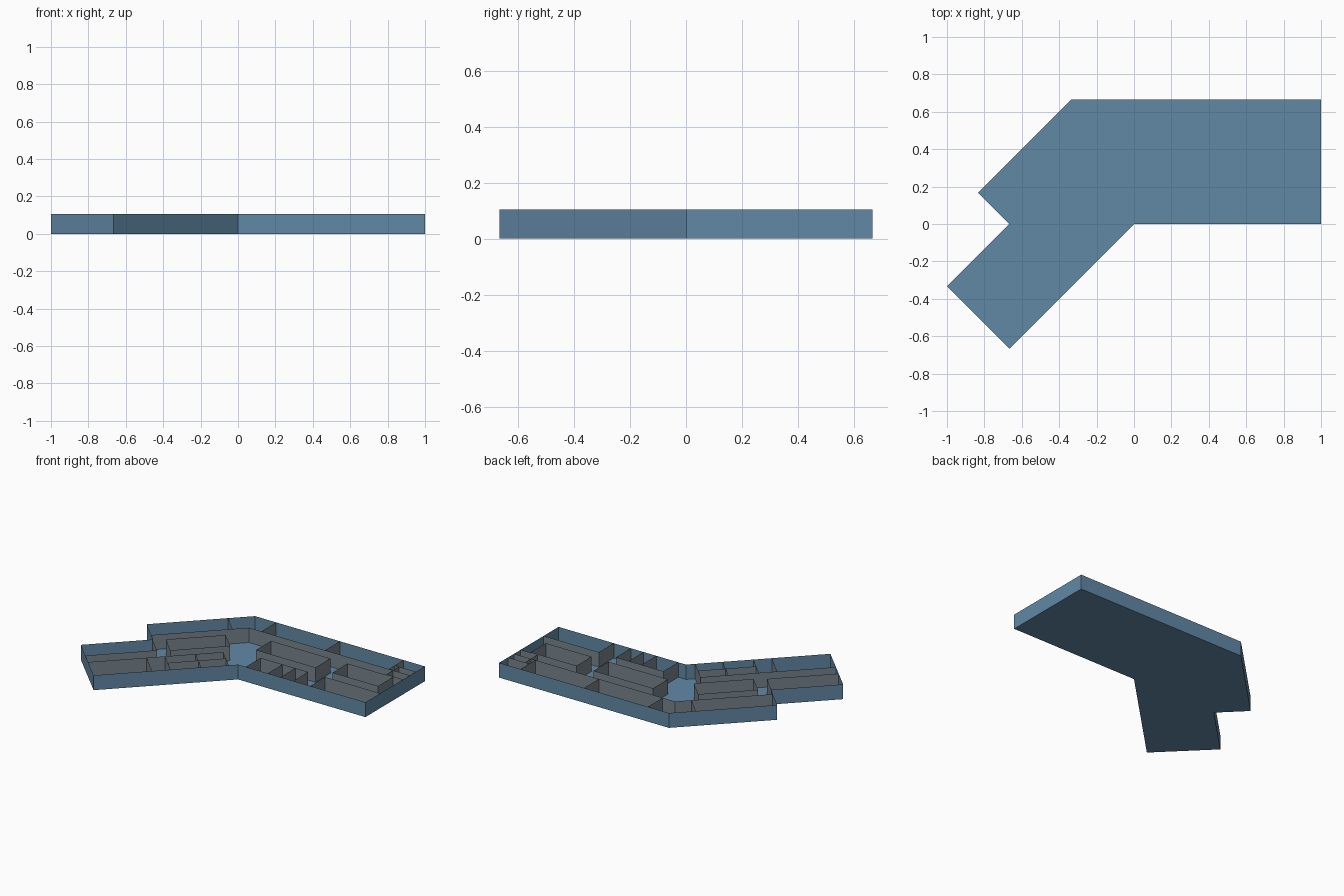
import bpy, math

if "Cube" in bpy.data.objects:
    bpy.data.objects.remove(bpy.data.objects["Cube"])

H = 0.105
S = math.sqrt(0.5)


def material(name, rgb):
    m = bpy.data.materials.new(name)
    m.diffuse_color = (*rgb, 1)
    m.use_nodes = True
    m.node_tree.nodes["Principled BSDF"].inputs["Base Color"].default_value = m.diffuse_color
    return m


BLUE = material("blue_shell", (0.12, 0.25, 0.38))
GREY = material("grey_partition", (0.19, 0.23, 0.26))


def wing(u, v):
    """Local coordinates of the angled wing (u along, v across) to plan."""
    return (-S * (u + v), S * (v - u))


def add_mesh(name, verts, faces, mat):
    me = bpy.data.meshes.new(name)
    me.from_pydata(verts, [], faces)
    me.materials.append(mat)
    ob = bpy.data.objects.new(name, me)
    bpy.context.collection.objects.link(ob)


def walls(name, paths, mat=GREY):
    """Thin upright wall sheets along open plan polylines."""
    verts, faces = [], []
    for p in paths:
        b = len(verts)
        for x, y in p:
            verts += [(x, y, 0), (x, y, H)]
        for i in range(len(p) - 1):
            k = b + 2 * i
            faces.append((k, k + 2, k + 3, k + 1))
    add_mesh(name, verts, faces, mat)


def block(a, b, c, d):
    return [(a, c), (b, c), (b, d), (a, d), (a, c)]


def in_wing(paths):
    return [[wing(*p) for p in path] for path in paths]


# floor slab and open-topped outer wall
T = 2 / 3
outline = [(0, 0), (1, 0), (1, T), (-T / 2, T), (-0.833, 0.167),
           (-T, 0), (-1, -T / 2), (-T, -T)]
add_mesh("floor", [(x, y, 0) for x, y in outline], [tuple(range(8))], BLUE)
walls("outer_wall", [outline + outline[:1]], BLUE)

# main wing: front row of lifts, stairs and a room
walls("front_row_partitions", [
    [(0.06, 0), (0.06, 0.167), (0.433, 0.167), (0.433, 0)],
    [(0.233, 0), (0.233, 0.167)],
    [(0.333, 0), (0.333, 0.167)],
    [(0.567, 0), (0.567, 0.167), (1, 0.167)],
])

# main wing: free-standing middle rooms
walls("middle_rooms", [block(-0.033, 0.433, 0.25, 0.417),
                       block(0.567, 0.925, 0.25, 0.417)])

# back row, running round the bend into the angled wing
bend = (-0.264, 0.5)
walls("back_row_partitions", [
    [wing(0.471, 0.54), bend, (0.833, 0.5)],
    [(-0.167, 0.5), (-0.167, T)],
    [(0.333, 0.5), (0.333, T)],
    [(0.833, 0.5), (0.833, T)],
    [wing(-0.06, 0.54), wing(-0.06, 0.707)],
])

# washrooms and stairs in the back corner
walls("corner_partitions", [
    [(0.833, 0.567), (1, 0.567)],
    [(0.833, 0.5), (1, 0.5)],
    [(0.867, 0.567), (0.867, 0.425), (1, 0.425)],
])

# angled wing: washrooms, stairs and end room along the front
walls("wing_front_partitions", in_wing([
    [(0.06, 0), (0.06, 0.205), (0.943, 0.205)],
    [(0.06, 0.105), (0.44, 0.105)],
    [(0.24, 0), (0.24, 0.205)],
    [(0.44, 0), (0.44, 0.205)],
    [(0.56, 0), (0.56, 0.205)],
]))

# angled wing: middle room and far end room
walls("wing_middle_room", in_wing([block(0.0, 0.39, 0.29, 0.457)]))
walls("wing_end_room", in_wing([[(0.475, 0.471), (0.475, 0.305), (0.943, 0.305)]]))
